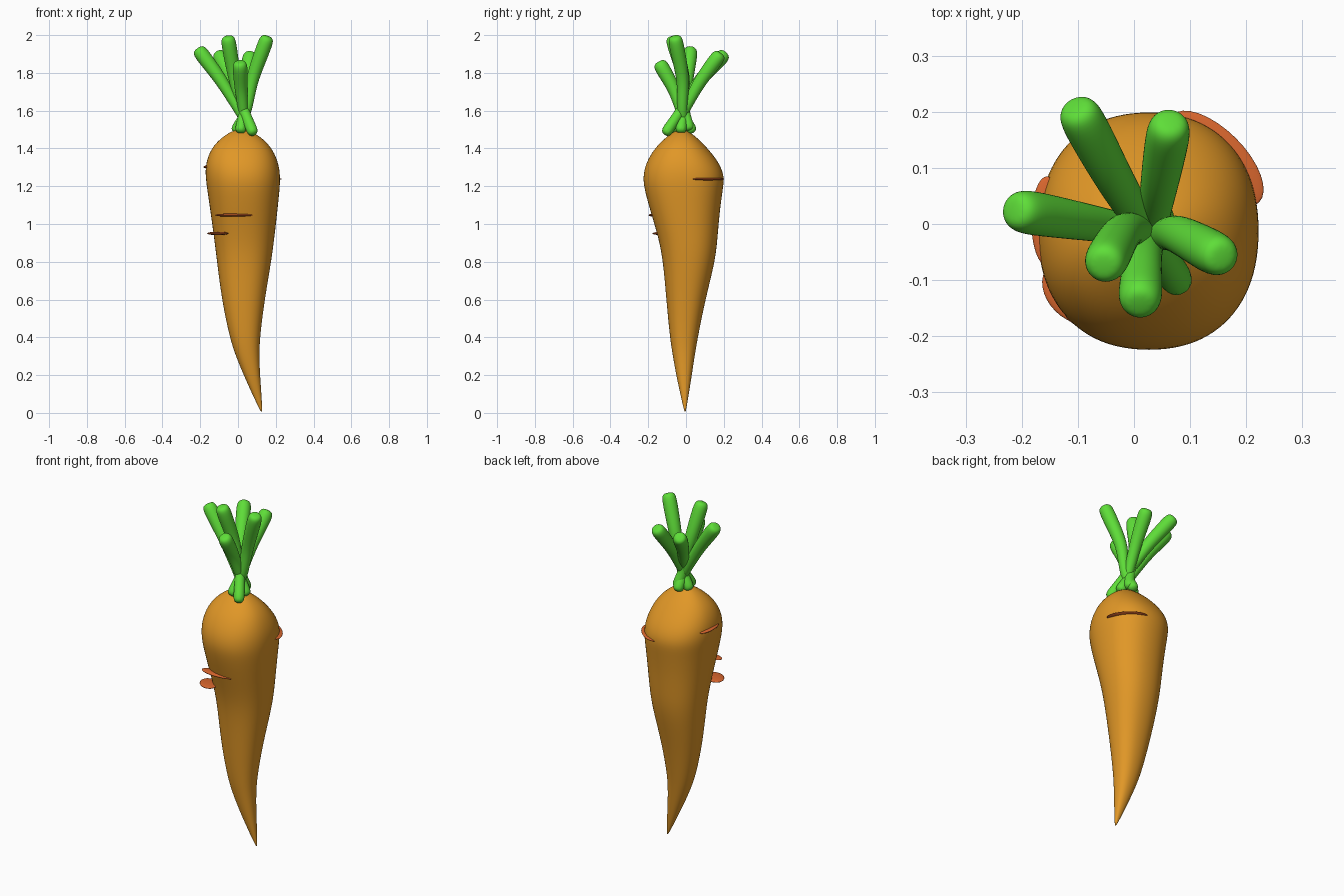
import bpy, bmesh, math
from mathutils import Vector


def material(name, rgb):
    m = bpy.data.materials.new(name)
    m.diffuse_color = (*rgb, 1)
    return m


ORANGE = material("carrot orange", (0.75, 0.31, 0.02))
GREEN = material("stalk green", (0.113, 0.73, 0.04))
RUST = material("crease rust", (0.69, 0.133, 0.027))


def loft(name, rings, mat, levels=2):
    """Skin a list of equal rings, close both ends, smooth it."""
    bm = bmesh.new()
    rows = [[bm.verts.new(p) for p in r] for r in rings]
    n = len(rows[0])
    for a, b in zip(rows, rows[1:]):
        for i in range(n):
            j = (i + 1) % n
            bm.faces.new((a[i], a[j], b[j], b[i]))
    bm.faces.new(rows[0][::-1])
    bm.faces.new(rows[-1])
    bmesh.ops.recalc_face_normals(bm, faces=bm.faces)
    for f in bm.faces:
        f.smooth = True
    me = bpy.data.meshes.new(name)
    bm.to_mesh(me)
    bm.free()
    me.materials.append(mat)
    ob = bpy.data.objects.new(name, me)
    bpy.context.collection.objects.link(ob)
    sub = ob.modifiers.new("smooth", 'SUBSURF')
    sub.levels = sub.render_levels = levels
    return ob


# Root: z, left x, right x, front y, back y
ROOT = [
    (0.005, 0.122, 0.128, -0.008, -0.002),
    (0.03, 0.109, 0.128, -0.014, 0.003),
    (0.10, 0.075, 0.124, -0.030, 0.015),
    (0.20, 0.030, 0.117, -0.052, 0.031),
    (0.30, -0.012, 0.113, -0.070, 0.046),
    (0.40, -0.045, 0.116, -0.086, 0.063),
    (0.60, -0.087, 0.142, -0.105, 0.103),
    (0.80, -0.112, 0.177, -0.122, 0.155),
    (0.92, -0.127, 0.193, -0.145, 0.168),
    (1.05, -0.145, 0.208, -0.184, 0.178),
    (1.18, -0.164, 0.222, -0.222, 0.196),
    (1.25, -0.174, 0.226, -0.230, 0.206),
    (1.32, -0.173, 0.217, -0.215, 0.180),
    (1.39, -0.148, 0.188, -0.175, 0.125),
    (1.44, -0.108, 0.146, -0.128, 0.078),
    (1.48, -0.055, 0.092, -0.080, 0.030),
    (1.50, -0.010, 0.045, -0.040, -0.005),
]


def root_ring(z, x0, x1, y0, y1, n=24, e=2 / 2.25):
    pts = []
    for i in range(n):
        t = 2 * math.pi * i / n
        c, s = math.cos(t), math.sin(t)
        pts.append(((x0 + x1) / 2 + (x1 - x0) / 2 * math.copysign(abs(c) ** e, c),
                    (y0 + y1) / 2 + (y1 - y0) / 2 * math.copysign(abs(s) ** e, s), z))
    return pts


loft("carrot_root", [root_ring(*r) for r in ROOT], ORANGE)


# Stalks: paths that cross just above the crown, thin there and fat at the tip
def stalk(name, base, cross, mid, tip):
    base, cross, mid, tip = map(Vector, (base, cross, mid, tip))
    d = (tip - mid).normalized()
    path = [base, base.lerp(cross, 0.5), cross, cross.lerp(mid, 0.5), mid,
            mid.lerp(tip, 0.55), tip - d * 0.03, tip - d * 0.008, tip]
    radii = [0.033, 0.031, 0.028, 0.031, 0.036, 0.041, 0.042, 0.034, 0.018]
    rings = []
    for i, (p, r) in enumerate(zip(path, radii)):
        t = (path[min(i + 1, len(path) - 1)] - path[max(i - 1, 0)]).normalized()
        u = t.cross(Vector((0, 1, 0.01))).normalized()
        v = t.cross(u)
        rings.append([p + r * (math.cos(a) * u + math.sin(a) * v)
                      for a in (math.tau * k / 10 for k in range(10))])
    loft(name, rings, GREEN)


STALKS = [
    ((0.085, -0.115, 1.47), (0.04, -0.04, 1.58), (-0.03, 0.07, 1.76), (-0.105, 0.21, 1.905)),
    ((0.01, -0.08, 1.48), (0.03, -0.02, 1.58), (0.045, 0.07, 1.75), (0.065, 0.185, 1.905)),
    ((0.08, -0.03, 1.48), (0.02, -0.015, 1.58), (-0.095, 0.005, 1.77), (-0.215, 0.025, 1.93)),
    ((0.05, 0.02, 1.49), (0.02, -0.01, 1.60), (-0.02, -0.01, 1.78), (-0.055, -0.075, 1.995)),
    ((0.03, 0.04, 1.48), (0.03, -0.02, 1.58), (0.015, -0.065, 1.72), (0.01, -0.145, 1.86)),
    ((-0.02, -0.01, 1.48), (0.045, -0.02, 1.59), (0.075, -0.015, 1.77), (0.158, -0.06, 1.995)),
]
for i, s in enumerate(STALKS, 1):
    stalk(f"stalk_{i}", *s)

# Creases: thin flat discs half sunk in the skin
# centre, half length, half depth, direction of outward normal (degrees)
CREASES = [
    ((-0.015, -0.158, 1.047), 0.108, 0.040, -90),
    ((-0.107, -0.122, 0.950), 0.065, 0.047, -135),
    ((0.145, 0.116, 1.238), 0.110, 0.052, 45),
    ((-0.155, 0.005, 1.302), 0.080, 0.028, 180),
]
for i, (c, half, depth, ang) in enumerate(CREASES, 1):
    bpy.ops.mesh.primitive_uv_sphere_add(segments=32, ring_count=12, radius=1, location=c,
                                         rotation=(0, 0, math.radians(ang)))
    ob = bpy.context.object
    ob.name = f"crease_{i}"
    ob.scale = (depth, half, 0.009)
    ob.data.materials.append(RUST)
    bpy.ops.object.shade_smooth()
